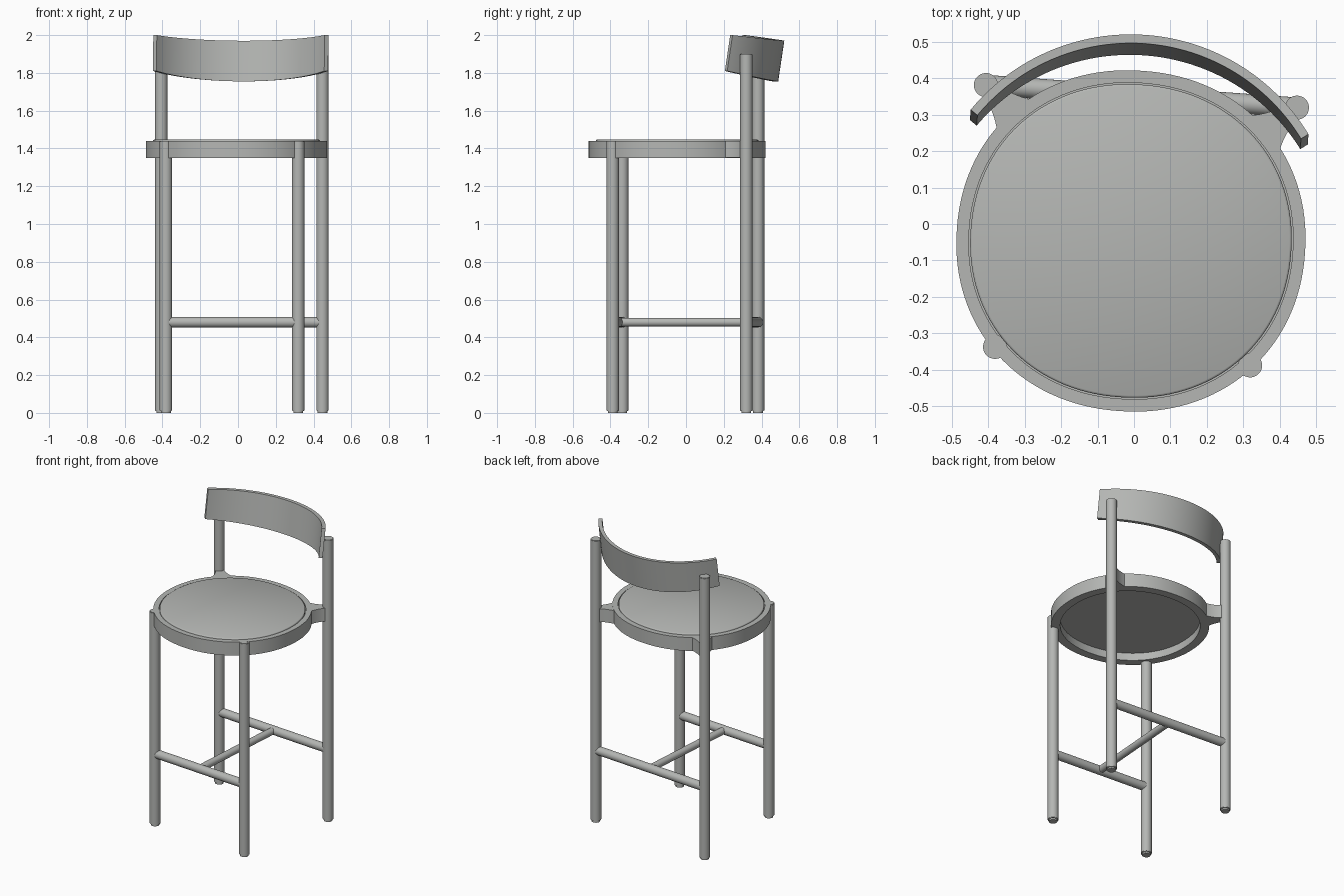
import bpy, bmesh, math
from mathutils import Vector, Matrix

if "Cube" in bpy.data.objects:
    bpy.data.objects.remove(bpy.data.objects["Cube"])

grey = bpy.data.materials.new("warm_grey")
grey.use_nodes = True
COLOUR = (0.46, 0.47, 0.455, 1)
grey.diffuse_color = COLOUR
grey.node_tree.nodes["Principled BSDF"].inputs["Base Color"].default_value = COLOUR

# The whole stool stands slightly turned about the vertical axis
PLACE = Matrix.Rotation(math.radians(-4.15), 4, "Z") @ Matrix.Translation((-0.005, 0, 0))

SEAT_Y, SEAT_RX, SEAT_RY = -0.047, 0.479, 0.468
SEAT_LOW, SEAT_TOP = 1.35, 1.44
LEG_R = 0.033
BACK_LEG, FRONT_LEG = Vector((0.428, 0.351, 0)), Vector((0.351, -0.364, 0))


def finish(name, bm):
    """Place the mesh, sharpen its hard edges and link it."""
    bmesh.ops.transform(bm, matrix=PLACE, verts=bm.verts)
    bmesh.ops.recalc_face_normals(bm, faces=bm.faces)
    for f in bm.faces:
        f.smooth = True
    for e in bm.edges:
        e.smooth = len(e.link_faces) == 2 and e.calc_face_angle(0) < math.radians(35)
    me = bpy.data.meshes.new(name)
    bm.to_mesh(me)
    bm.free()
    me.materials.append(grey)
    ob = bpy.data.objects.new(name, me)
    bpy.context.collection.objects.link(ob)
    return ob


def rod(name, a, b, r, bevel=0.0):
    """Round bar from a to b."""
    a, b = Vector(a), Vector(b)
    d = b - a
    m = Matrix.Translation((a + b) / 2) @ d.to_track_quat("Z", "Y").to_matrix().to_4x4()
    bm = bmesh.new()
    bmesh.ops.create_cone(bm, cap_ends=True, segments=40, radius1=r, radius2=r,
                          depth=d.length, matrix=m)
    if bevel:
        rim = [e for e in bm.edges if any(len(f.verts) > 4 for f in e.link_faces)]
        bmesh.ops.bevel(bm, geom=rim, offset=bevel, segments=2, affect="EDGES")
    return finish(name, bm)


def loft(name, rows, loop_rows, loop_cols, caps=False):
    """Skin a grid of points; optionally cap the first and last row."""
    bm = bmesh.new()
    grid = [[bm.verts.new(p) for p in row] for row in rows]
    n, k = len(grid), len(grid[0])
    for i in range(n if loop_rows else n - 1):
        for j in range(k if loop_cols else k - 1):
            i2, j2 = (i + 1) % n, (j + 1) % k
            bm.faces.new((grid[i][j], grid[i2][j], grid[i2][j2], grid[i][j2]))
    if caps:
        bm.faces.new(grid[0])
        bm.faces.new(grid[-1])
    return finish(name, bm)


def seat_loop(inset, z, count=128):
    """Slightly squared oval, inset from the seat's outer edge."""
    pts = []
    for i in range(count):
        t = math.tau * i / count
        c, s = math.cos(t), math.sin(t)
        p = 2 / 2.1
        pts.append((math.copysign(abs(c) ** p, c) * (SEAT_RX - inset),
                    SEAT_Y + math.copysign(abs(s) ** p, s) * (SEAT_RY - inset), z))
    return pts


# Seat frame with a rebate holding the panel
frame_profile = [(0, SEAT_LOW), (0, SEAT_TOP), (0.034, SEAT_TOP),
                 (0.034, 1.41), (0.055, 1.41), (0.055, SEAT_LOW)]
loft("seat_frame", [seat_loop(*p) for p in frame_profile], True, True)

# Seat panel, just proud of the frame
panel_profile = [(0.038, 1.4), (0.038, 1.442), (0.040, 1.445), (0.044, 1.447)]
loft("seat_panel", [seat_loop(*p) for p in panel_profile], False, True, caps=True)


def lug(name, leg, start, w_ring, w_leg):
    """Flared bracket joining the seat frame to a leg."""
    centre = Vector((0, SEAT_Y, 0))
    d = leg - centre
    length = d.length
    d.normalize()
    side = Vector((-d.y, d.x, 0))
    left, right = [], []
    for i in range(11):
        t = i / 10
        p = centre + d * (start + (length - start) * t)
        w = w_leg + (w_ring - w_leg) * (1 - t) ** 2
        left.append(p + side * w)
        right.append(p - side * w)
    outline = left + right[::-1]
    rows = [[p + Vector((0, 0, z)) for p in outline]
            for z in (SEAT_LOW + 0.001, SEAT_TOP - 0.001)]
    loft(name, rows, False, True, caps=True)


# Legs, foot pads and brackets
for label, sx in (("left", 1), ("right", -1)):
    for place, leg, top in (("back", BACK_LEG, 1.9), ("front", FRONT_LEG, SEAT_TOP - 0.0005)):
        p = Vector((leg.x * sx, leg.y, 0))
        up = Vector((0, 0, 1))
        rod(f"{place}_leg_{label}", p + up * 0.01, p + up * top, LEG_R, 0.003)
        rod(f"{place}_foot_pad_{label}", p, p + up * 0.02, 0.026)
        if place == "back":
            lug(f"back_bracket_{label}", p, 0.455, 0.075, 0.025)
        else:
            lug(f"front_bracket_{label}", p, 0.447, 0.05, 0.031)

# Stretchers in an H layout
Z_BAR = 0.48
for name, leg in (("back_stretcher", BACK_LEG), ("front_stretcher", FRONT_LEG)):
    rod(name, (-leg.x, leg.y, Z_BAR), (leg.x, leg.y, Z_BAR), 0.028)
rod("middle_stretcher", (0, FRONT_LEG.y, Z_BAR), (0, BACK_LEG.y, Z_BAR), 0.023)

# Curved backrest, leaning back, its ends lifted
R, HALF, THICK, CENTRE_Y = 0.571, math.radians(54.5), 0.024, -0.051
rows = []
for i in range(49):
    a = HALF * (2 * i / 48 - 1)
    k = (math.cos(a) - math.cos(HALF)) / (1 - math.cos(HALF))
    top, low = 2.0 - 0.03 * k, 1.81 - 0.055 * k
    rows.append([(r * math.sin(a), CENTRE_Y + r * math.cos(a) + 0.15 * (z - top), z)
                 for r, z in ((R, low), (R, top), (R - THICK, top), (R - THICK, low))])
loft("backrest", rows, False, True, caps=True)
